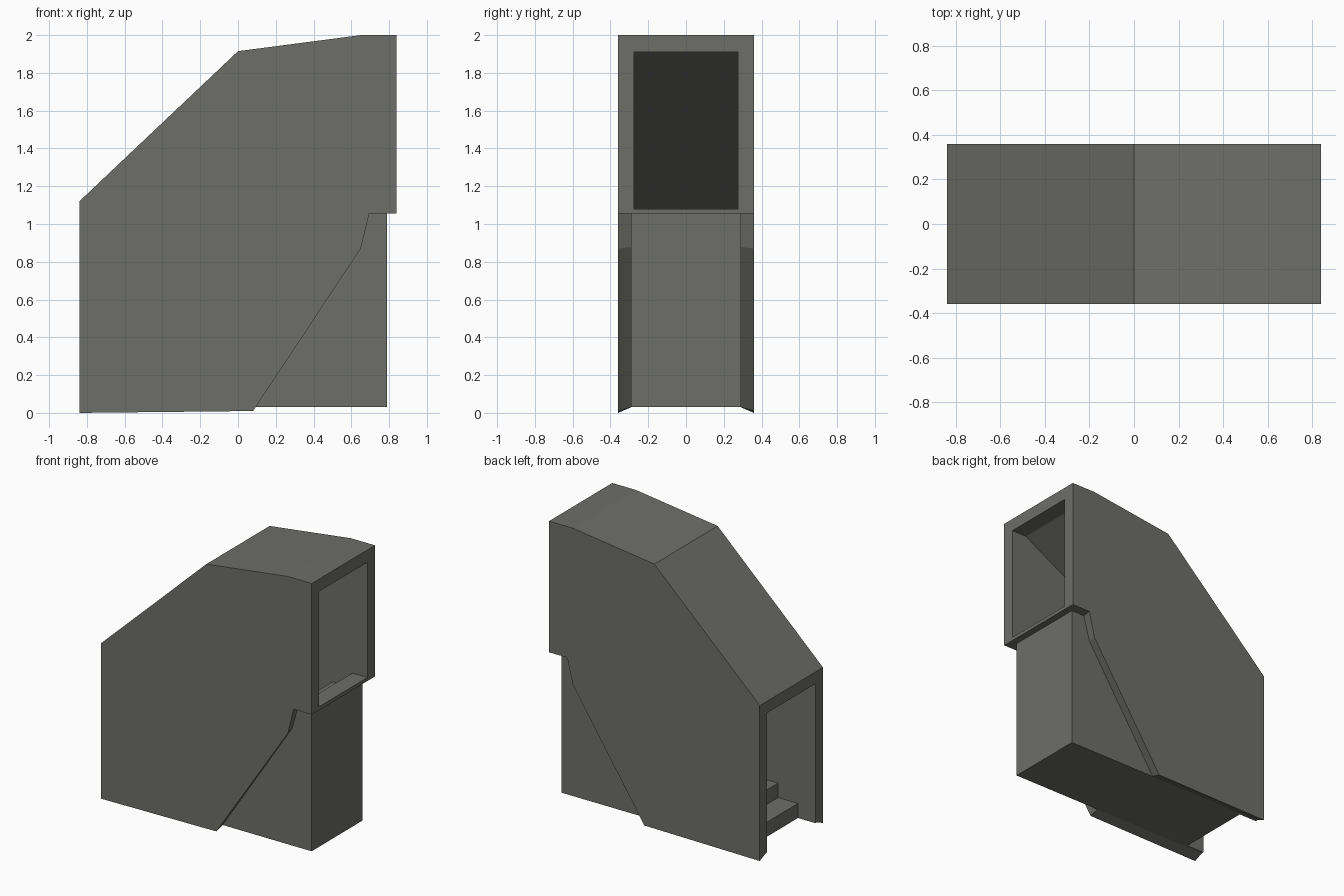
import bpy, bmesh

if "Cube" in bpy.data.objects:
    bpy.data.objects.remove(bpy.data.objects["Cube"])

concrete = bpy.data.materials.new("warm_grey")
concrete.diffuse_color = (0.155, 0.156, 0.14, 1)
concrete.use_nodes = True
concrete.node_tree.nodes["Principled BSDF"].inputs["Base Color"].default_value = concrete.diffuse_color


def loft(name, stations):
    """Solid skinned through matching (x, z) profiles at given y positions."""
    bm = bmesh.new()
    rings = [[bm.verts.new((x, y, z)) for x, z in prof] for y, prof in stations]
    n = len(rings[0])
    for a, b in zip(rings, rings[1:]):
        for i in range(n):
            j = (i + 1) % n
            bm.faces.new((a[i], a[j], b[j], b[i]))
    bm.faces.new(rings[0])
    bm.faces.new(rings[-1])
    bmesh.ops.recalc_face_normals(bm, faces=bm.faces[:])
    me = bpy.data.meshes.new(name)
    bm.to_mesh(me)
    bm.free()
    me.materials.append(concrete)
    ob = bpy.data.objects.new(name, me)
    bpy.context.collection.objects.link(ob)
    return ob


def combine(target, tool, operation):
    m = target.modifiers.new(tool.name, 'BOOLEAN')
    m.operation = operation
    m.solver = 'EXACT'
    m.object = tool
    tool.hide_render = True
    tool.hide_viewport = True


# Outer casing: side skirts reach lower than the recessed middle
roof = [(0.84, 1.055), (0.84, 2.0), (0.65, 2.0), (0, 1.915), (-0.84, 1.12)]
skirt = roof + [(-0.84, 0), (0.08, 0.01), (0.65, 0.87), (0.695, 1.055)]
middle = roof + [(-0.84, 0.03), (0.08, 0.03), (0.637, 0.878), (0.684, 1.055)]
casing = loft("stair_casing", [(-0.36, skirt), (-0.29, middle),
                               (0.29, middle), (0.36, skirt)])

# Block that carries the upper landing
block = [(-0.1, 0.03), (0.79, 0.03), (0.79, 1.06), (-0.1, 1.06)]
support = loft("landing_support", [(-0.29, block), (0.29, block)])

# Passage with ten risers and a sloping ceiling
steps, rise, start, end = 10, 0.105, -0.70, 0.72
tread = (end - start) / (steps - 1)
passage = [(-1.0, 0.03)]
for i in range(steps):
    x = start + i * tread
    passage += [(x, 0.03 + i * rise), (x, 0.03 + (i + 1) * rise)]
passage += [(1.0, 1.08), (1.0, 1.91), (0.72, 1.91), (-0.84, 1.035), (-1.0, 0.945)]
hollow = loft("passage_cutter", [(-0.275, passage), (0.275, passage)])

combine(casing, support, 'UNION')
combine(casing, hollow, 'DIFFERENCE')
